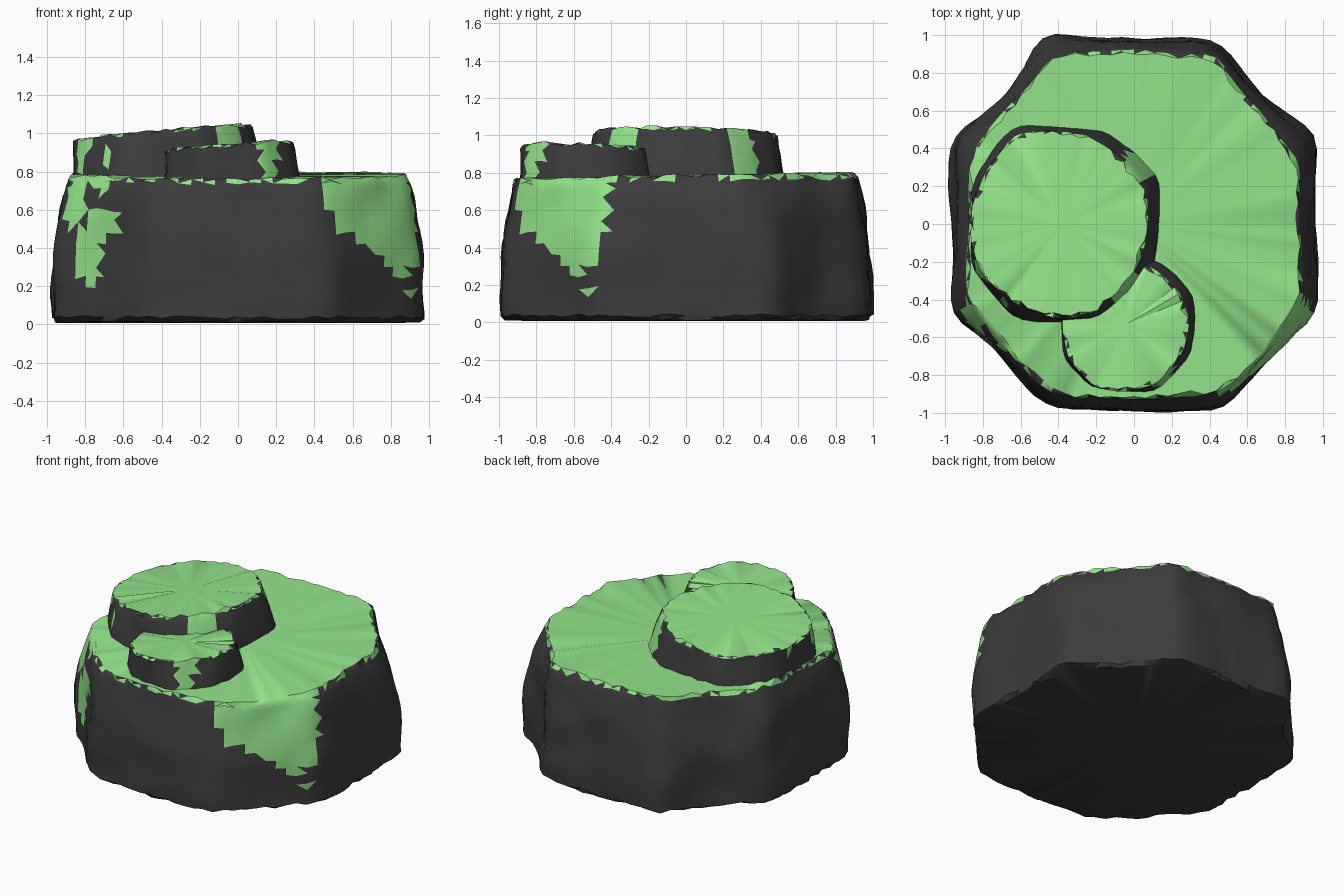
import bpy, bmesh, math, random
from mathutils import noise, Vector

if "Cube" in bpy.data.objects:
    bpy.data.objects.remove(bpy.data.objects["Cube"])

random.seed(4)


def material(name, rgb):
    m = bpy.data.materials.new(name)
    m.diffuse_color = (*rgb, 1)
    m.use_nodes = True
    m.node_tree.nodes["Principled BSDF"].inputs["Base Color"].default_value = m.diffuse_color
    return m


ROCK = material("dark_rock", (0.045, 0.045, 0.047))
MOSS = material("green_moss", (0.30, 0.78, 0.26))


def radius_at(poly, c, ang):
    """Distance from c to the outline in direction ang."""
    dx, dy = math.cos(ang), math.sin(ang)
    best = 0
    for i in range(len(poly)):
        ax, ay = poly[i - 1][0] - c[0], poly[i - 1][1] - c[1]
        bx, by = poly[i][0] - c[0], poly[i][1] - c[1]
        ex, ey = bx - ax, by - ay
        den = dx * ey - dy * ex
        if abs(den) < 1e-9:
            continue
        r = (ax * ey - ay * ex) / den
        s = (ax * dy - ay * dx) / den
        if r > 0 and -1e-6 <= s <= 1 + 1e-6:
            best = max(best, r)
    return best


def smooth_radii(poly, c, n):
    r = [radius_at(poly, c, 2 * math.pi * i / n) for i in range(n)]
    return [(r[i - 1] + 2 * r[i] + r[(i + 1) % n]) / 4 for i in range(n)]


def terrace(name, c, base, top, z0, ztop, n, rings, patches, power, rough, foot):
    """Rocky tier: rough wall between two outlines, mossy cap, hanging moss patches.
    patches: (centre angle, half width in degrees, lower z, upper z)
    foot: largest radius of the worn bottom edge"""
    bm = bmesh.new()
    rb, rt = smooth_radii(base, c, n), smooth_radii(top, c, n)
    # wall levels, with thin bands at the foot and the lip
    levels = [0.0, 0.035] + [k / rings for k in range(1, rings)] + [0.965, 1.0]
    last = len(levels) - 1
    grid = []
    for k, t in enumerate(levels):
        row = []
        for i in range(n):
            a = 2 * math.pi * i / n
            b = min(1, t / 0.965) ** power
            r = rb[i] * (1 - b) + rt[i] * b
            if k == 0:
                r = min(r, foot) - random.uniform(0, 0.03)
            if k == last:
                r -= random.uniform(0.0, 0.03)
            x, y = c[0] + r * math.cos(a), c[1] + r * math.sin(a)
            z = z0 + (ztop(x, y) - z0) * t
            d = noise.noise(Vector((x * 3, y * 3, z * 4))) * rough
            d += noise.noise(Vector((x * 9, y * 9, z * 9))) * rough * 0.25
            if k == 0:
                z += random.uniform(0, 0.015)
            elif k >= last - 1:
                z += random.uniform(-0.012, 0.008)
            else:
                z += random.uniform(-0.008, 0.012)
            row.append(bm.verts.new((x + d * math.cos(a), y + d * math.sin(a), z)))
        grid.append(row)
    # wall with moss patches and a frayed mossy lip
    for k in range(last):
        for i in range(n):
            j = (i + 1) % n
            q = (grid[k][i], grid[k][j], grid[k + 1][j], grid[k + 1][i])
            if (i + k) % 2:
                tris = (q[0], q[1], q[2]), (q[0], q[2], q[3])
            else:
                tris = (q[0], q[1], q[3]), (q[1], q[2], q[3])
            for tri in tris:
                f = bm.faces.new(tri)
                p = f.calc_center_median()
                deg = math.degrees(math.atan2(p.y - c[1], p.x - c[0]))
                fray = noise.noise(p * 14)
                for pc, half, lo, hi in patches:
                    off = abs((deg - pc + 180) % 360 - 180) / half + 0.2 * fray
                    if off < 1 and lo + 0.1 * off + 0.05 * fray < p.z < hi:
                        f.material_index = 1
                if k == last - 1 and random.random() < 0.5:
                    f.material_index = 1
    # cap and underside
    tc = bm.verts.new((*c, ztop(*c)))
    bc = bm.verts.new((*c, z0))
    for i in range(n):
        j = (i + 1) % n
        bm.faces.new((grid[-1][i], grid[-1][j], tc)).material_index = 1
        bm.faces.new((grid[0][j], grid[0][i], bc))
    bmesh.ops.recalc_face_normals(bm, faces=bm.faces)
    me = bpy.data.meshes.new(name)
    bm.to_mesh(me)
    bm.free()
    me.materials.append(ROCK)
    me.materials.append(MOSS)
    ob = bpy.data.objects.new(name, me)
    bpy.context.collection.objects.link(ob)
    bpy.context.view_layer.objects.active = ob
    ob.select_set(True)
    bpy.ops.object.shade_smooth_by_angle(angle=math.radians(35))
    ob.select_set(False)
    return ob


# large base rock: octagon with slightly hollow diagonals, rounder at the top
terrace("base_rock", (0, 0),
        [(0.97, -0.46), (0.96, 0), (0.97, 0.47), (0.64, 0.71), (0.45, 0.97),
         (0, 0.98), (-0.47, 1.0), (-0.66, 0.69), (-0.97, 0.46), (-0.96, 0),
         (-0.97, -0.46), (-0.68, -0.72), (-0.47, -0.98), (0, -0.98),
         (0.46, -0.98), (0.72, -0.71)],
        [(0.90, -0.40), (0.88, 0), (0.88, 0.32), (0.63, 0.64), (0.43, 0.88),
         (0, 0.92), (-0.42, 0.90), (-0.64, 0.64), (-0.88, 0.37), (-0.88, 0),
         (-0.89, -0.40), (-0.65, -0.69), (-0.42, -0.91), (0, -0.92),
         (0.42, -0.92), (0.69, -0.69)],
        0.008, lambda x, y: 0.782 + 0.017 * y + 0.006 * x * x, 96, 13,
        [(-44, 19, 0.40, 0.9), (-34, 8, 0.24, 0.9), (-31, 2.5, 0.08, 0.2),
         (-150, 5, 0.5, 0.9), (-141, 14, 0.70, 0.9), (-137, 7, 0.40, 0.6),
         (-142, 5, 0.17, 0.5)],
        3.0, 0.025, 0.99)

# tall upper rock on the left, its top tilted
terrace("upper_rock", (-0.38, 0),
        [(0.12, -0.22), (0.13, 0.0), (0.14, 0.24), (0.02, 0.38), (-0.14, 0.51),
         (-0.38, 0.52), (-0.63, 0.53), (-0.76, 0.40), (-0.87, 0.24), (-0.87, 0),
         (-0.87, -0.24), (-0.76, -0.36), (-0.62, -0.52), (-0.38, -0.51),
         (-0.15, -0.53), (0.0, -0.36)],
        [(0.06, -0.15), (0.08, 0.02), (0.06, 0.17), (-0.04, 0.33), (-0.2, 0.47),
         (-0.4, 0.50), (-0.62, 0.48), (-0.78, 0.3), (-0.86, 0.1), (-0.86, -0.1),
         (-0.79, -0.27), (-0.62, -0.44), (-0.4, -0.50), (-0.2, -0.47),
         (-0.05, -0.33)],
        0.70, lambda x, y: 1.01 + 0.085 * (x + 0.38) - 0.02 * y, 64, 6,
        [(-46, 11, 0.6, 1.2), (38, 9, 0.6, 1.2), (-150, 7, 0.82, 1.2),
         (-126, 4, 0.8, 0.92), (170, 5, 0.88, 1.2)],
        1.5, 0.02, 9)

# low front rock, overlapping the upper one
terrace("front_step_rock", (-0.04, -0.53),
        [(0.31, -0.70), (0.32, -0.37), (0.22, -0.26), (0.12, -0.18), (-0.2, -0.18),
         (-0.38, -0.36), (-0.38, -0.71), (-0.22, -0.87), (0.13, -0.89)],
        [(0.26, -0.68), (0.29, -0.53), (0.26, -0.37), (0.10, -0.22), (-0.2, -0.21),
         (-0.36, -0.38), (-0.38, -0.55), (-0.35, -0.72), (-0.21, -0.86),
         (-0.04, -0.89), (0.13, -0.85)],
        0.70, lambda x, y: 0.935 + 0.07 * (x + 0.04) - 0.04 * (y + 0.53), 48, 5,
        [(-52, 14, 0.82, 1.1), (-56, 8, 0.6, 1.1)],
        1.5, 0.015, 9)
